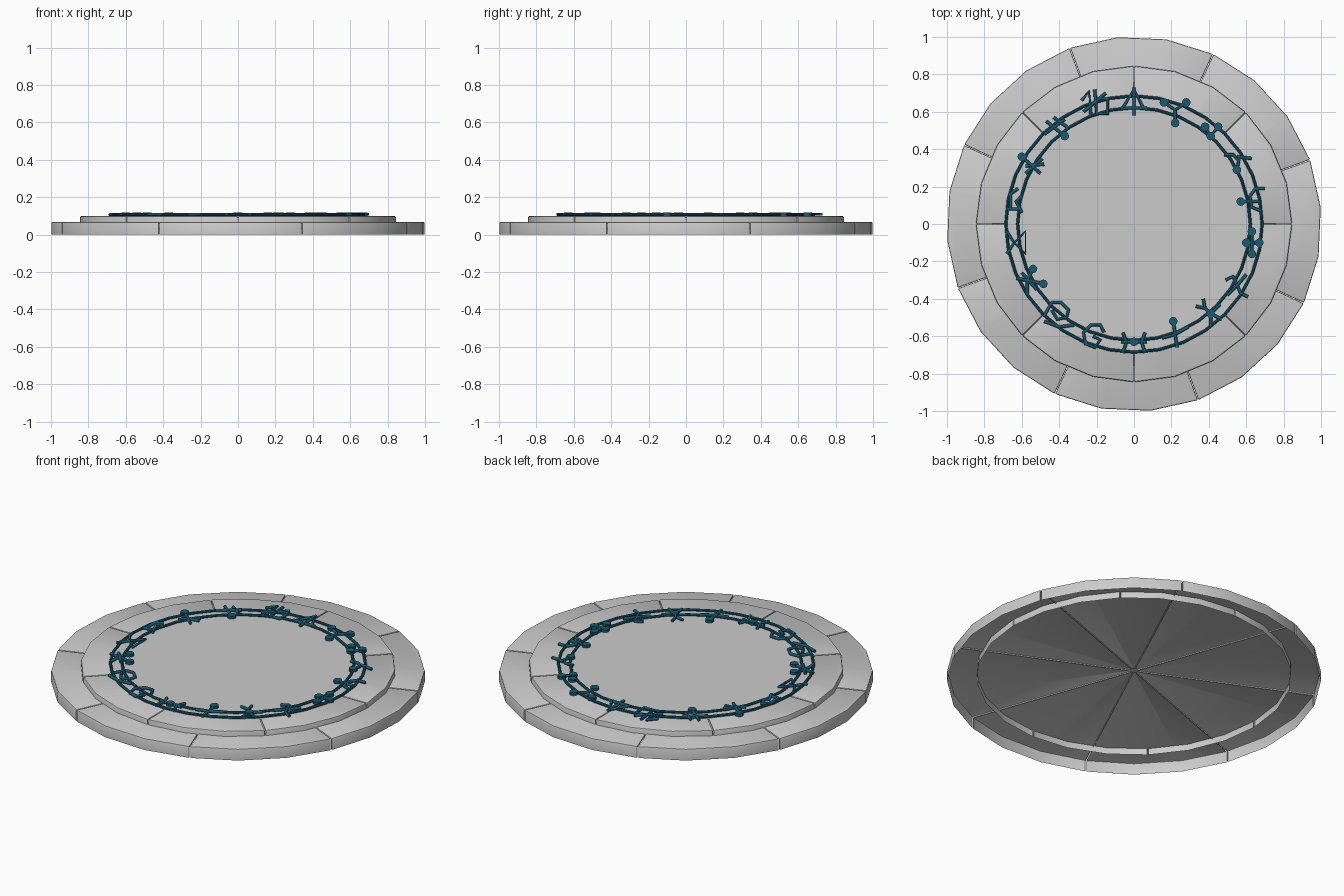
import bpy, bmesh, math

if "Cube" in bpy.data.objects:
    bpy.data.objects.remove(bpy.data.objects["Cube"])

teal = bpy.data.materials.new("teal")
teal.diffuse_color = (0.01, 0.1, 0.16, 1)
teal.use_nodes = True
teal.node_tree.nodes["Principled BSDF"].inputs["Base Color"].default_value = teal.diffuse_color


def finish(name, bm, mat=None, smooth=True):
    mesh = bpy.data.meshes.new(name)
    bm.to_mesh(mesh)
    bm.free()
    ob = bpy.data.objects.new(name, mesh)
    bpy.context.collection.objects.link(ob)
    if mat:
        mesh.materials.append(mat)
    if smooth:
        bpy.ops.object.select_all(action='DESELECT')
        bpy.context.view_layer.objects.active = ob
        ob.select_set(True)
        bpy.ops.object.shade_smooth_by_angle(angle=math.radians(30))
    return ob


def stone(name, start, r, z0, z1, bevel, gap=0.0015, steps=3):
    """45 degree pie stone: an open shell with softened top and joint edges."""
    bm = bmesh.new()
    outline = []
    for i in range(steps + 1):
        a = start + math.radians(45) * i / steps
        x, y = r * math.cos(a), r * math.sin(a)
        side = gap if i == 0 else -gap if i == steps else 0
        outline.append((x - side * math.sin(a), y + side * math.cos(a)))
    for i in (steps, 0):
        a = start + math.radians(45) * i / steps
        outline.append((0.022 * math.cos(a), 0.022 * math.sin(a)))
    face = bm.faces.new([bm.verts.new((x, y, z0)) for x, y in outline])
    ext = bmesh.ops.extrude_face_region(bm, geom=[face])
    for v in ext['geom']:
        if isinstance(v, bmesh.types.BMVert):
            v.co.z = z1
    bmesh.ops.recalc_face_normals(bm, faces=bm.faces)
    edges = []
    for e in bm.edges:
        p, q = e.verts[0].co, e.verts[1].co
        top = p.z > z1 - 1e-4 and q.z > z1 - 1e-4
        upright = abs(p.z - q.z) > 0.01 and p.xy.length > r * 0.5
        if max(p.xy.length, q.xy.length) > 0.1 and (
                top or (upright and e.calc_face_angle(0) > 0.6)):
            edges.append(e)
    bmesh.ops.bevel(bm, geom=edges, offset=bevel, segments=2, profile=0.5,
                    affect='EDGES', clamp_overlap=True)
    bm.normal_update()
    # open underside and open joints
    dead = []
    for f in bm.faces:
        n, c = f.normal, f.calc_center_median()
        if n.z < -0.9 or (abs(n.z) < 0.1 and n.xy.dot(c.xy.normalized()) < 0.3):
            dead.append(f)
    bmesh.ops.delete(bm, geom=dead, context='FACES')
    finish(name, bm)


def disc(name, x, y, r, z0, z1, sides, mat=None):
    bm = bmesh.new()
    bmesh.ops.create_cone(bm, cap_ends=True, segments=sides, radius1=r,
                          radius2=r, depth=z1 - z0)
    bmesh.ops.translate(bm, vec=(x, y, (z0 + z1) / 2), verts=bm.verts)
    return finish(name, bm, mat)


# two tiers of stones and the central slab
for k in range(8):
    stone(f"outer_stone_{k}", math.radians(20 + 45 * k), 1.002, 0, 0.068, 0.008)
    stone(f"inner_stone_{k}", math.radians(45 * k), 0.845, 0.03, 0.1, 0.01)
disc("centre_slab", 0, 0, 0.69, 0.09, 0.102, 32)

# two thin rings
for name, r in (("outer_ring", 0.685), ("inner_ring", 0.622)):
    bpy.ops.mesh.primitive_torus_add(major_radius=r, minor_radius=0.008,
                                     major_segments=32, minor_segments=8,
                                     location=(0, 0, 0.107))
    ob = bpy.context.object
    ob.name = name
    ob.data.materials.append(teal)


def mark(name, *strokes, dots=()):
    """Raised ornament: round strokes and small discs, in hundredths of a unit."""
    cu = bpy.data.curves.new(name, 'CURVE')
    cu.dimensions = '3D'
    cu.bevel_depth = 0.009
    cu.bevel_resolution = 1
    cu.use_fill_caps = True
    for s in strokes:
        sp = cu.splines.new('POLY')
        sp.points.add(len(s) - 1)
        for p, (x, y) in zip(sp.points, s):
            p.co = (x / 100, y / 100, 0.109, 1)
    cu.materials.append(teal)
    ob = bpy.data.objects.new(name, cu)
    bpy.context.collection.objects.link(ob)
    bpy.ops.object.select_all(action='DESELECT')
    bpy.context.view_layer.objects.active = ob
    ob.select_set(True)
    bpy.ops.object.convert(target='MESH')
    for i, (x, y) in enumerate(dots):
        disc(f"{name}_dot_{i}", x / 100, y / 100, 0.023, 0.1, 0.118, 12, teal)


# eighteen ornaments, clockwise from the back
mark("mark_01", [(0, 58), (0, 73)], [(-6, 62), (0, 72), (5, 62)], [(-7, 62), (7, 62)])
mark("mark_02", [(16, 65), (22, 61), (28, 65)], [(22, 61), (22, 54)],
     dots=[(16, 65), (28, 65), (22, 54)])
mark("mark_03", [(38, 52), (41, 47), (45, 52)], dots=[(38, 52), (41, 47), (45, 52)])
mark("mark_04", [(48, 37), (53, 37), (56, 34), (55, 29)], [(55, 36), (63, 35)],
     dots=[(55, 29)])
mark("mark_05", [(70, 19), (65, 19), (62, 15), (63, 9), (68, 7)], [(57, 12), (67, 12)],
     dots=[(57, 12)])
mark("mark_06", [(63, -4), (63, -16)], [(60, -10), (67, -10)],
     dots=[(63, -4), (60, -10), (67, -10), (63, -16)])
mark("mark_07", [(49, -30), (53, -28), (55, -33), (50, -38)],
     [(53, -28), (57, -37), (61, -39)], [(60, -27), (55, -33)])
mark("mark_08", [(37, -40), (38, -45), (41, -48), (41, -55)],
     [(33, -44), (38, -45)], [(41, -48), (47, -51)], [(46, -43), (41, -48)],
     dots=[(41, -48)])
mark("mark_09", [(21, -52), (23, -66)], [(15, -61), (22, -59), (29, -55)],
     dots=[(21, -52)])
mark("mark_10", [(-6, -58), (-4, -63), (-6, -69)], [(6, -58), (4, -63), (6, -69)],
     [(-7, -63), (7, -63)], dots=[(0, -63)])
mark("mark_11", [(-16, -58), (-18, -54), (-23, -54), (-27, -58), (-26, -64), (-21, -66),
                 (-18, -62), (-22, -60)])
mark("mark_12", [(-48, -49), (-44, -42), (-39, -42), (-35, -46), (-36, -50), (-41, -51),
                 (-44, -46)], [(-48, -52), (-40, -55), (-32, -54)])
mark("mark_13", [(-54, -24), (-57, -30), (-57, -38)], [(-63, -29), (-48, -32)],
     [(-52, -35), (-60, -26)],
     dots=[(-54, -24), (-48.5, -32)])
mark("mark_14", [(-68, -4), (-64, -10), (-58, -4), (-58, -16), (-64, -10), (-68, -16)])
mark("mark_15", [(-68, 8), (-61, 8)], [(-66, 8), (-66, 16), (-62, 19)],
     [(-60, 6), (-63, 12), (-60, 15)])
mark("mark_16", [(-60, 36), (-50, 27)], [(-58, 27), (-49, 35)], [(-58, 31), (-48, 32)],
     dots=[(-60, 36)])
mark("mark_17", [(-37, 47), (-47, 55)], [(-48, 48), (-37, 56)], [(-43, 57), (-36, 52)],
     dots=[(-37, 47)])
mark("mark_18", [(-28, 66), (-24, 71), (-23, 58)],
     [(-21, 72), (-20, 59), (-14, 59), (-14, 67), (-20, 67)], [(-27, 60), (-15, 70)])
